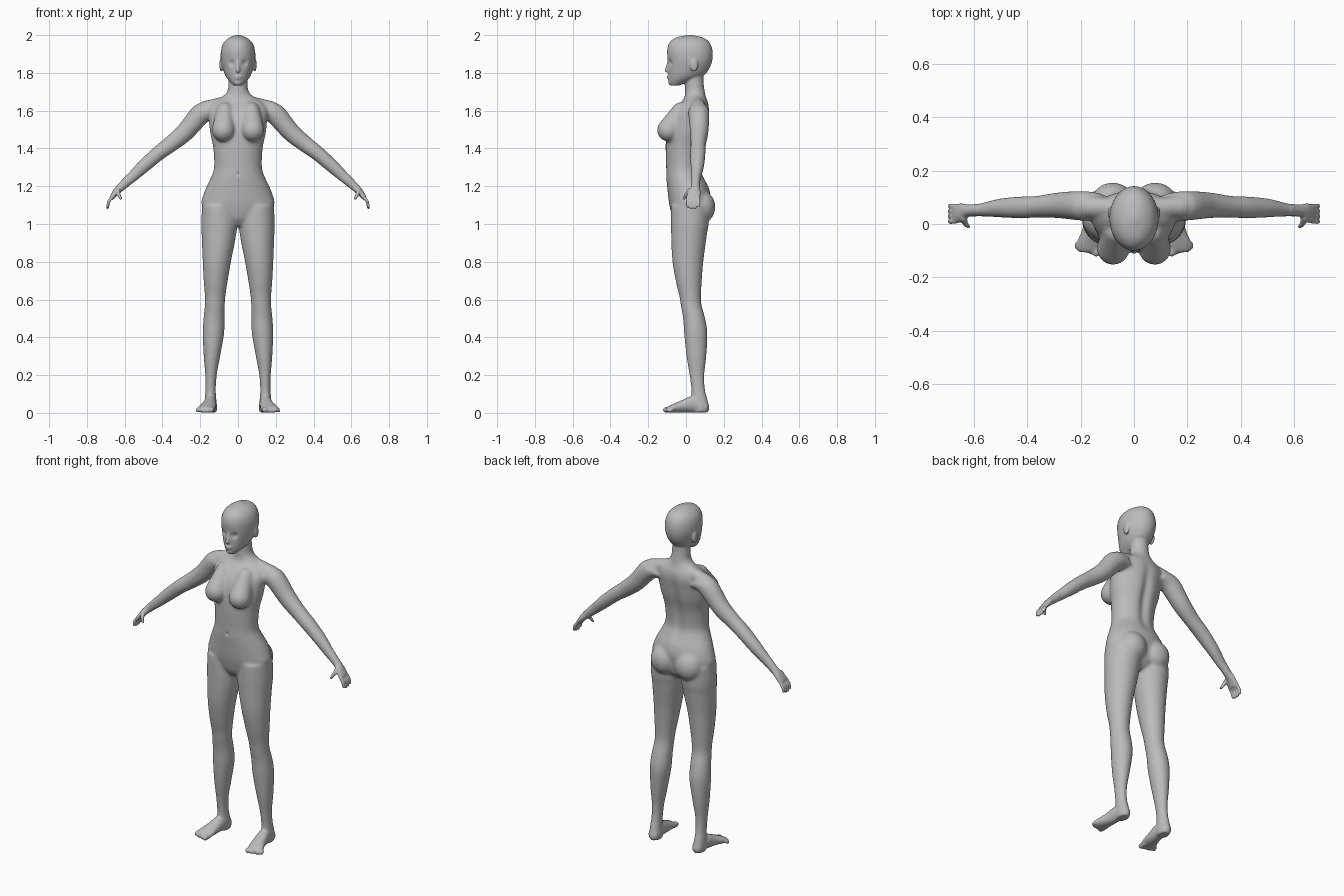
import bpy, bmesh, math
from mathutils import Vector, Matrix

X, Y, Z = Vector((1, 0, 0)), Vector((0, 1, 0)), Vector((0, 0, 1))
bm = bmesh.new()


def spline(rows, steps=6):
    """Catmull-Rom interpolation of the rows of ring values."""
    out, n = [], len(rows)
    for i in range(n - 1):
        p = [rows[max(0, min(n - 1, i + k))] for k in (-1, 0, 1, 2)]
        for s in range(steps):
            t = s / steps
            out.append([0.5 * (2 * b + (c - a) * t + (2 * a - 5 * b + 4 * c - d) * t * t
                               + (3 * b - a - 3 * c + d) * t ** 3) for a, b, c, d in zip(*p)])
    return out + [list(rows[-1])]


def loft(rows, u, v, side=1, seg=40):
    """Skin elliptical rings (x, y, z, half size on u, half size on v)."""
    loops = []
    for x, y, z, a, b in spline(rows):
        ring = []
        for k in range(seg):
            ang = 2 * math.pi * k / seg
            p = Vector((x, y, z)) + u * a * math.cos(ang) + v * b * math.sin(ang)
            ring.append(bm.verts.new((p.x * side, p.y, p.z)))
        loops.append(ring)
    for r0, r1 in zip(loops, loops[1:]):
        for k in range(seg):
            j = (k + 1) % seg
            bm.faces.new((r0[k], r0[j], r1[j], r1[k]))
    bm.faces.new(loops[0])
    bm.faces.new(loops[-1])


def upright(rows, side=1):
    """Loft from (z, x, half width, front y, back y)."""
    loft([(x, (f + b) / 2, z, w, (b - f) / 2) for z, x, w, f, b in rows], X, Y, side)


def ball(center, size, side=1):
    m = Matrix.Translation((center[0] * side, center[1], center[2])) @ Matrix.Diagonal((*size, 1))
    bmesh.ops.create_icosphere(bm, subdivisions=3, radius=1, matrix=m)


def limb(points, r0, r1, side=1):
    """Tapered round limb along a polyline."""
    pts = [Vector(p) for p in points]
    total = sum((b - a).length for a, b in zip(pts, pts[1:]))
    done = 0
    for a, b in zip(pts, pts[1:]):
        n = max(2, int((b - a).length / (min(r0, r1) * 0.4)))
        for k in range(n + 1):
            t = (done + (b - a).length * k / n) / total
            r = r0 + (r1 - r0) * t
            ball(a.lerp(b, k / n), (r, r, r), side)
        done += (b - a).length


# Torso and neck
upright([(0.99, 0, .05, -.04, .07), (1.03, 0, .13, -.07, .11), (1.10, 0, .192, -.088, .125),
         (1.15, 0, .185, -.095, .13), (1.20, 0, .166, -.10, .118), (1.25, 0, .142, -.105, .095),
         (1.30, 0, .127, -.105, .08), (1.40, 0, .131, -.108, .09), (1.48, 0, .147, -.105, .11),
         (1.55, 0, .155, -.092, .12), (1.60, 0, .16, -.065, .125), (1.64, 0, .14, -.03, .118),
         (1.67, 0, .09, -.008, .106), (1.70, 0, .058, -.006, .10), (1.75, 0, .05, -.005, .093),
         (1.82, 0, .05, -.005, .09)])

# Head
upright([(1.732, 0, .022, -.08, -.04), (1.75, 0, .04, -.09, .01), (1.78, 0, .064, -.094, .085),
         (1.82, 0, .080, -.095, .122), (1.87, 0, .091, -.097, .14), (1.92, 0, .09, -.10, .14),
         (1.96, 0, .076, -.088, .125), (1.986, 0, .048, -.055, .092), (2.0, 0, .012, .005, .035)])
limb([(0, -.092, 1.858), (0, -.103, 1.812)], .007, .011)
ball((0, -.092, 1.781), (.021, .010, .006))
ball((0, -.091, 1.771), (.018, .010, .006))
ball((0, -.077, 1.750), (.022, .017, .017))

for s in (1, -1):
    # Ear, bust, buttock and shoulder
    ball((.089, .042, 1.842), (.010, .022, .036), s)
    limb([(.07, -.03, 1.60), (.078, -.092, 1.497)], .045, .062, s)
    ball((.08, .08, 1.09), (.082, .076, .088), s)
    limb([(.05, .06, 1.652), (.175, .065, 1.607)], .03, .045, s)

    # Arm and palm
    loft([(.12, .065, 1.60, .05, .045), (.19, .068, 1.588, .056, .056), (.28, .07, 1.487, .049, .05),
          (.36, .065, 1.42, .041, .044), (.42, .062, 1.375, .042, .040), (.50, .06, 1.305, .036, .036),
          (.57, .053, 1.24, .026, .029), (.62, .05, 1.195, .023, .022), (.645, .043, 1.17, .034, .018),
          (.670, .038, 1.138, .037, .013)], Y, Vector((.676, 0, .736)), s)

    # Fingers and thumb
    for y, tip in ((.068, 1.095), (.048, 1.087), (.028, 1.086), (.008, 1.093)):
        limb([(.664, .038 + (y - .038) * .9, 1.146), (.685, y, 1.118), (.690, y, tip)], .0095, .0078, s)
    limb([(.638, .022, 1.178), (.630, -.001, 1.153), (.620, -.010, 1.134)], .013, .008, s)

    # Leg
    upright([(1.10, .10, .09, -.08, .12), (1.0, .099, .096, -.08, .12), (.95, .101, .092, -.079, .112),
             (.90, .104, .087, -.078, .105), (.80, .112, .075, -.072, .092), (.70, .118, .064, -.055, .084),
             (.62, .121, .055, -.036, .08), (.57, .123, .053, -.028, .083), (.50, .127, .056, -.016, .102),
             (.42, .130, .057, -.01, .114), (.30, .138, .044, .002, .108), (.20, .143, .031, .018, .098),
             (.12, .145, .028, .028, .102), (.06, .145, .031, .03, .116), (.025, .143, .033, .03, .124),
             (.003, .143, .028, .035, .115)], s)

    # Foot and toes
    foot = [(.11, .143, .028, .06), (.04, .147, .033, .088), (-.02, .155, .039, .066),
            (-.07, .167, .047, .044), (-.095, .171, .043, .032), (-.105, .171, .036, .026)]
    loft([(x, y, h / 2 + .002, w, h / 2) for y, x, w, h in foot], X, Z, s)
    for k in range(5):
        r = .015 if k == 0 else .0115 - k * .0005
        x = .139 + k * .0185
        limb([(x, -.075, .018), (x + .002, -.110 + .006 * k + (0 if k else .002), r + .001)], r, r, s)

bmesh.ops.recalc_face_normals(bm, faces=bm.faces[:])
mesh = bpy.data.meshes.new("body")
bm.to_mesh(mesh)
bm.free()
body = bpy.data.objects.new("body", mesh)
bpy.context.collection.objects.link(body)
bpy.context.view_layer.objects.active = body
body.select_set(True)

# Fuse the parts into a single skin
fuse = body.modifiers.new("fuse", 'REMESH')
fuse.mode = 'VOXEL'
fuse.voxel_size = 0.005
bpy.ops.object.modifier_apply(modifier=fuse.name)

bm = bmesh.new()
bm.from_mesh(body.data)


def relax(verts, times):
    for _ in range(times):
        bmesh.ops.smooth_vert(bm, verts=verts, factor=0.5, use_axis_x=True, use_axis_y=True, use_axis_z=True)


relax([v for v in bm.verts if .1 < v.co.z < 1.73 and abs(v.co.x) < .59], 18)
relax([v for v in bm.verts if abs(v.co.x) < .63], 3)
relax(bm.verts[:], 1)

# Eye sockets, spine furrow and navel
dents = [(Vector((s * .034, -.085, 1.852)), .016, .011) for s in (1, -1)]
dents.append((Vector((0, -.105, 1.265)), .010, .006))
for v in bm.verts:
    c = v.co
    if c.y < -.04:
        for p, r, d in dents:
            c.y += d * math.exp(-((c - p).length / r) ** 2)
    elif c.y > .04 and 1.2 < c.z < 1.64:
        c.y -= .016 * math.exp(-(c.x / .028) ** 2) * math.sin(math.pi * (c.z - 1.2) / .44)
bm.to_mesh(body.data)
bm.free()

skin = bpy.data.materials.new("plain grey")
skin.diffuse_color = (.5, .5, .5, 1)
body.data.materials.clear()
body.data.materials.append(skin)
bpy.ops.object.shade_smooth()
